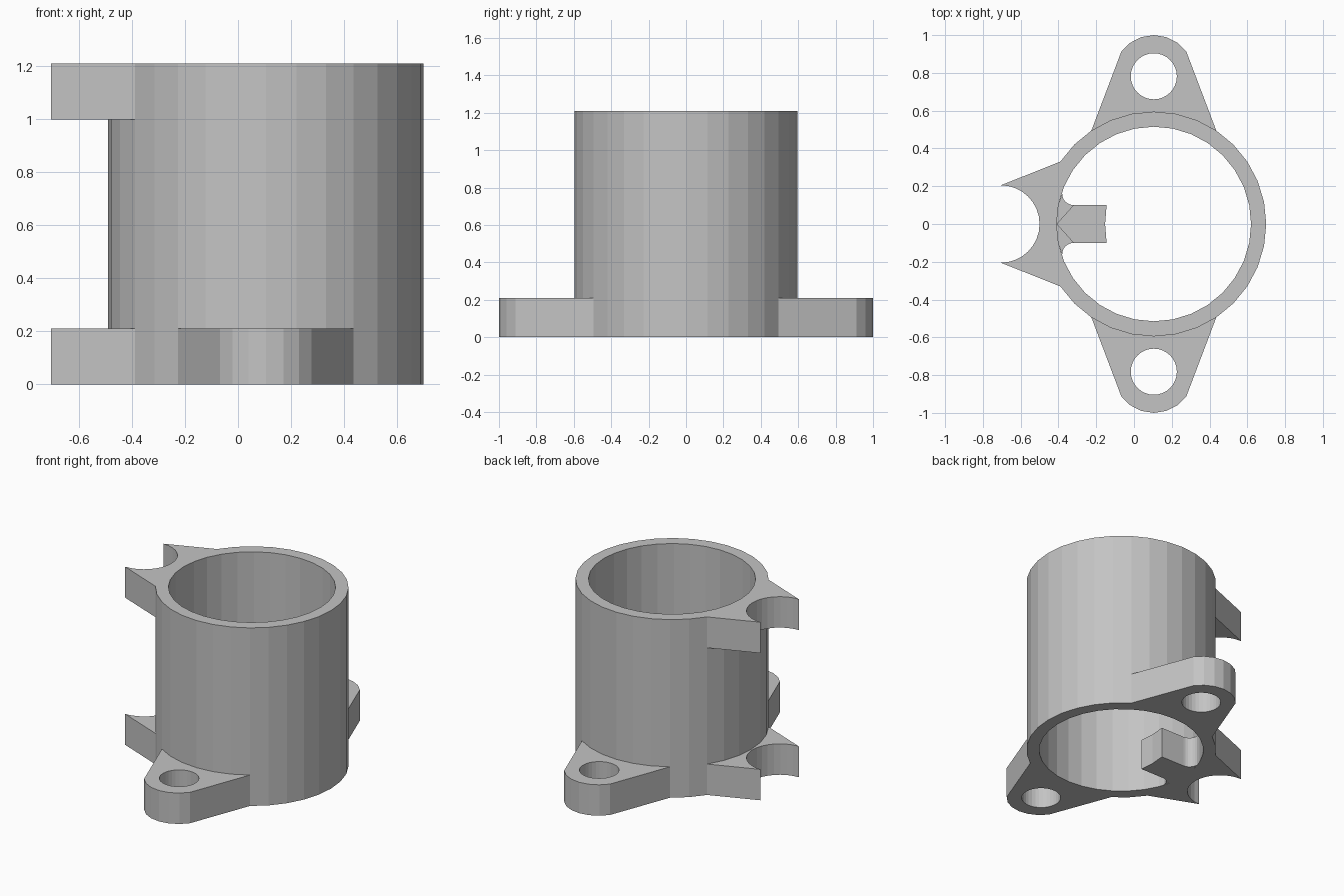
import bpy
import bmesh
from math import sin, cos, radians

cube = bpy.data.objects.get("Cube")
if cube:
    bpy.data.objects.remove(cube, do_unlink=True)

# Main dimensions
AXIS_X = 0.105
OUTER, INNER = 0.595, 0.515
HEIGHT, FLANGE = 1.21, 0.21
STEP = 11.25

grey = bpy.data.materials.new("plain_grey")
grey.use_nodes = True
grey.diffuse_color = (0.55, 0.55, 0.55, 1)
grey.node_tree.nodes["Principled BSDF"].inputs["Base Color"].default_value = grey.diffuse_color


def arc(cx, cy, radius, start, end, count):
    """Points along an arc, both ends included."""
    angles = [radians(start + (end - start) * i / count) for i in range(count + 1)]
    return [(cx + radius * cos(a), cy + radius * sin(a)) for a in angles]


def circle(cx, cy, radius, count):
    return arc(cx, cy, radius, 0, 360, count)[:-1]


def prism_mesh(loops, z0, z1):
    """Extrude an outline, with optional hole loops, from z0 to z1."""
    bm = bmesh.new()
    edges = []
    for loop in loops:
        verts = [bm.verts.new((x, y, z0)) for x, y in loop]
        if len(loops) == 1:
            bm.faces.new(verts)
        else:
            edges += [bm.edges.new((verts[i - 1], verts[i])) for i in range(len(verts))]
    if edges:
        bmesh.ops.triangle_fill(bm, edges=edges, use_beauty=True)
    result = bmesh.ops.extrude_face_region(bm, geom=bm.faces[:], use_keep_orig=True)
    top = [g for g in result["geom"] if isinstance(g, bmesh.types.BMVert)]
    bmesh.ops.translate(bm, verts=top, vec=(0, 0, z1 - z0))
    bmesh.ops.recalc_face_normals(bm, faces=bm.faces[:])
    return bm


def finish(name, bm):
    mesh = bpy.data.meshes.new(name)
    bm.to_mesh(mesh)
    bm.free()
    mesh.materials.append(grey)
    obj = bpy.data.objects.new(name, mesh)
    bpy.context.collection.objects.link(obj)
    return obj


# Tube
finish("tube", prism_mesh([circle(AXIS_X, 0, OUTER, 32), circle(AXIS_X, 0, INNER, 32)], 0, HEIGHT))

# Screw lugs at the front and back of the foot
lug = arc(AXIS_X, 0.787, 0.213, 36, 144, 6) + arc(AXIS_X, 0, OUTER, 11 * STEP, 5 * STEP, 6)
hole = circle(AXIS_X, 0.782, 0.122, 32)
for name, side in (("back_lug", 1), ("front_lug", -1)):
    loops = [[(x, side * y) for x, y in loop] for loop in (lug, hole)]
    finish(name, prism_mesh(loops, 0, FLANGE))

# Notched side brackets, one at the foot and one at the rim
bracket = arc(AXIS_X, 0, OUTER, 13 * STEP, 19 * STEP, 6) + arc(-0.705, 0, 0.205, -90, 90, 16)
for name, z in (("lower_bracket", 0), ("upper_bracket", HEIGHT - FLANGE)):
    finish(name, prism_mesh([bracket], z, z + FLANGE))

# Inner tab with filleted roots
root = (-0.32, 0.1)
half = [(-0.145, 0.1)] + arc(-0.32, 0.16, 0.06, -90, -180, 6)
half.append(arc(AXIS_X, 0, INNER, 15 * STEP, 180, 1)[0])
apex = (AXIS_X - INNER, 0)
outline = [(-0.153, 0)] + half + [apex] + [(x, -y) for x, y in reversed(half)]
tab = prism_mesh([outline], 0, FLANGE)


def top_vert(x, y):
    return min(tab.verts, key=lambda v: abs(v.co.x - x) + abs(v.co.y - y) + abs(v.co.z - FLANGE))


# Open pockets between the fillets and the pointed top face
for side in (1, -1):
    bmesh.ops.connect_verts(tab, verts=[top_vert(*apex), top_vert(root[0], side * root[1])])
pockets = [f for f in tab.faces
           if f.normal.z > 0.9 and f.calc_center_median().x < -0.33]
bmesh.ops.delete(tab, geom=pockets, context="FACES")
finish("inner_tab", tab)
